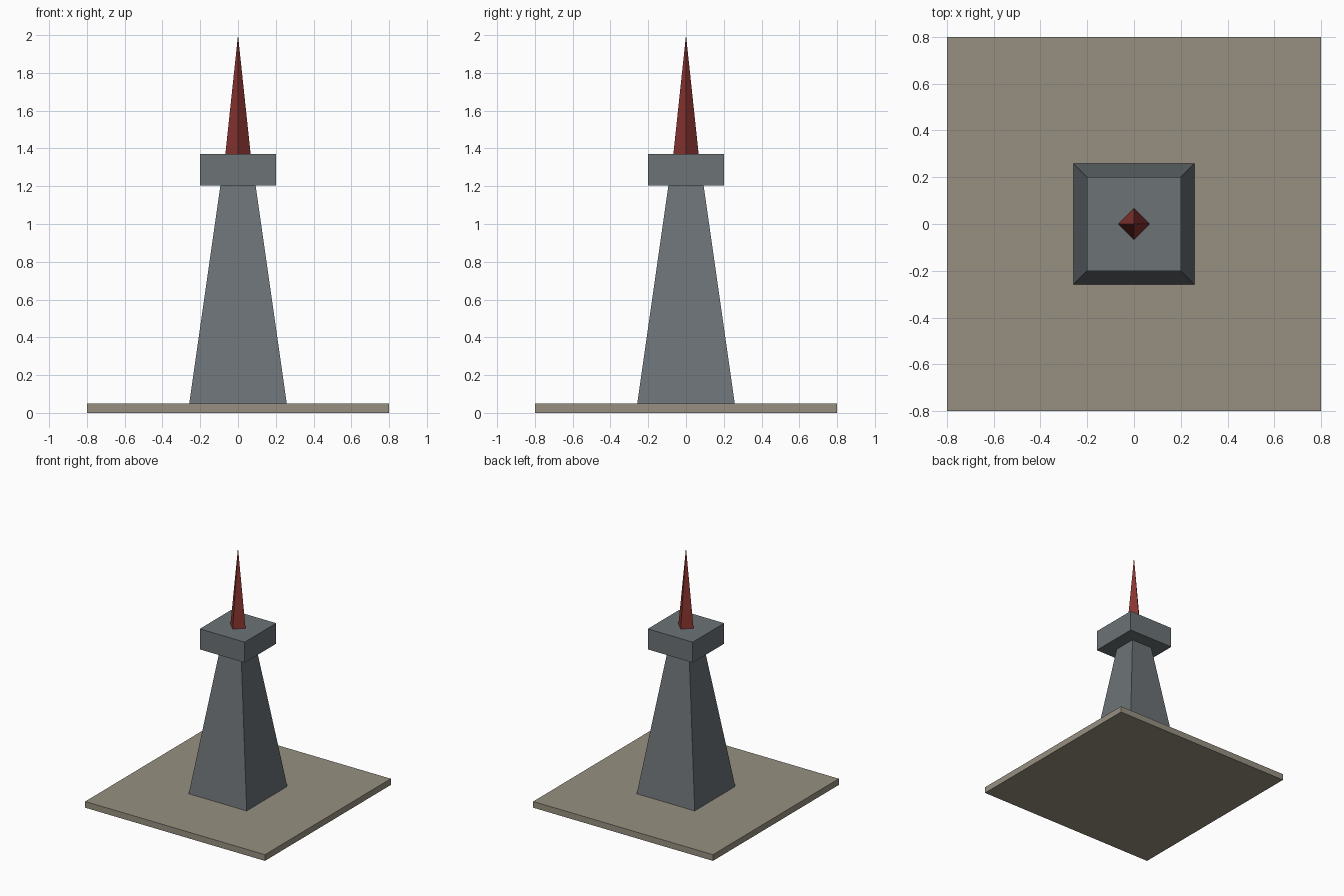
import bpy
import math

cube = bpy.data.objects.get("Cube")
if cube:
    bpy.data.objects.remove(cube, do_unlink=True)


def material(name, rgb):
    mat = bpy.data.materials.new(name)
    mat.use_nodes = True
    colour = (*rgb, 1.0)
    mat.diffuse_color = colour
    mat.node_tree.nodes["Principled BSDF"].inputs["Base Color"].default_value = colour
    return mat


def frustum(name, bottom, top, z0, z1, mat, turn=math.pi / 4):
    """Four-sided block; bottom and top are corner radii."""
    bpy.ops.mesh.primitive_cone_add(
        vertices=4, radius1=bottom, radius2=top, depth=z1 - z0,
        location=(0, 0, (z0 + z1) / 2), rotation=(0, 0, turn))
    obj = bpy.context.object
    obj.name = name
    obj.data.materials.append(mat)
    bpy.ops.object.transform_apply(location=False, rotation=True, scale=False)
    return obj


sand = material("sandstone", (0.31, 0.28, 0.22))
grey = material("slate grey", (0.15, 0.17, 0.18))
red = material("dark red", (0.25, 0.035, 0.03))

DIAG = math.sqrt(2)  # half side to corner radius

# Ground slab
frustum("base_slab", 0.8 * DIAG, 0.8 * DIAG, 0, 0.05, sand)
# Tapered shaft
frustum("tower_shaft", 0.258 * DIAG, 0.093 * DIAG, 0.05, 1.205, grey)
# Square lookout block
frustum("lookout_block", 0.2 * DIAG, 0.2 * DIAG, 1.205, 1.37, grey)
# Pointed spire, corners facing the four sides
frustum("spire", 0.067, 0, 1.37, 2.0, red, turn=0)
